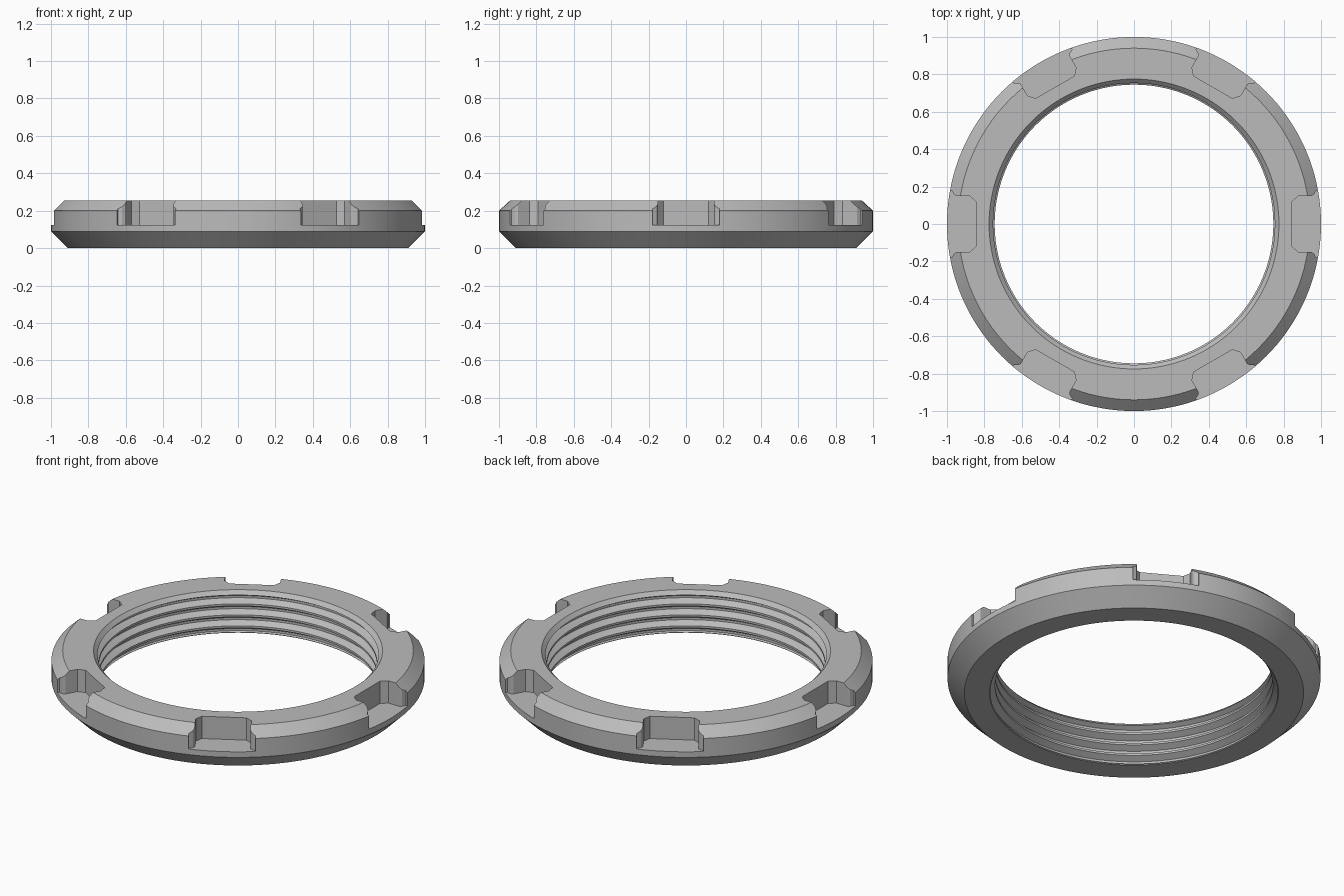
import bpy, bmesh
from math import cos, sin, pi, radians

SEGMENTS = 144
cube = bpy.data.objects.get("Cube")
if cube:
    bpy.data.objects.remove(cube, do_unlink=True)

steel = bpy.data.materials.new("grey steel")
steel.use_nodes = True
color = (0.5, 0.5, 0.5, 1)
steel.diffuse_color = color
steel.node_tree.nodes["Principled BSDF"].inputs["Base Color"].default_value = color


def add_object(name, bm):
    bmesh.ops.recalc_face_normals(bm, faces=bm.faces)
    mesh = bpy.data.meshes.new(name)
    bm.to_mesh(mesh)
    bm.free()
    mesh.materials.append(steel)
    obj = bpy.data.objects.new(name, mesh)
    bpy.context.collection.objects.link(obj)
    return obj


def revolve(name, profile):
    """Closed (radius, height) profile turned around z."""
    bm = bmesh.new()
    rings = []
    for i in range(SEGMENTS):
        a = 2 * pi * i / SEGMENTS
        rings.append([bm.verts.new((r * cos(a), r * sin(a), z)) for r, z in profile])
    n = len(profile)
    for i, ring in enumerate(rings):
        nxt = rings[(i + 1) % SEGMENTS]
        for j in range(n):
            k = (j + 1) % n
            bm.faces.new((ring[j], nxt[j], nxt[k], ring[k]))
    return add_object(name, bm)


# Ring body: chamfered outside, threaded bore
CREST, ROOT = 0.745, 0.78
profile = [(0.91, 0), (1, 0.09), (1, 0.2), (0.94, 0.255), (0.775, 0.255), (0.753, 0.233)]
profile.append((ROOT, 0.218))
for z in (0.179, 0.114, 0.049):
    profile += [(ROOT, z + 0.026), (CREST, z + 0.006), (CREST, z - 0.006), (ROOT, z - 0.026)]
profile += [(ROOT, 0.01), (0.7705, 0.0045), (0.775, 0)]
nut = revolve("threaded_ring", profile)

# Six spanner slots with chamfered inner corners and flared mouths
half = [(0.845, 0.12), (0.88, 0.15), (0.95, 0.15), (0.963, 0.159), (0.973, 0.18), (1.1, 0.18)]
outline = half + [(x, -y) for x, y in reversed(half)]
bm = bmesh.new()
for i in range(6):
    c, s = cos(radians(60 * i)), sin(radians(60 * i))
    floor = [bm.verts.new((x * c - y * s, x * s + y * c, 0.123)) for x, y in outline]
    face = bm.faces.new(floor)
    top = bmesh.ops.extrude_face_region(bm, geom=[face], use_keep_orig=True)
    moved = [g for g in top["geom"] if isinstance(g, bmesh.types.BMVert)]
    bmesh.ops.translate(bm, verts=moved, vec=(0, 0, 0.3))
cutter = add_object("slot_cutter", bm)
cutter.hide_render = True

cut = nut.modifiers.new("slots", "BOOLEAN")
cut.operation = "DIFFERENCE"
cut.solver = "EXACT"
cut.object = cutter

bpy.ops.object.select_all(action="DESELECT")
nut.select_set(True)
bpy.context.view_layer.objects.active = nut
bpy.ops.object.modifier_apply(modifier=cut.name)
bpy.data.objects.remove(cutter, do_unlink=True)
bpy.ops.object.shade_smooth_by_angle(angle=radians(25))
